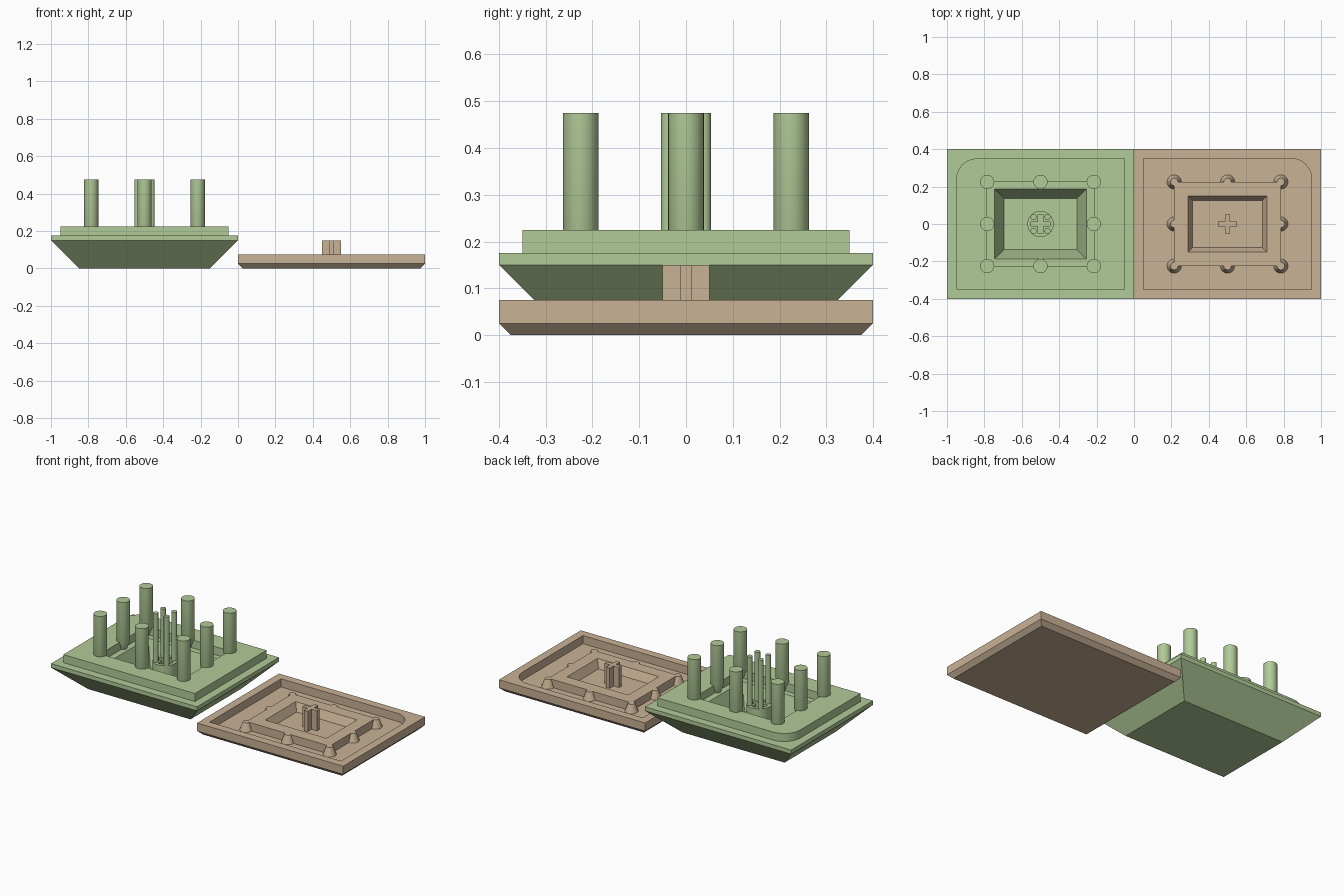
import bpy, bmesh, math
from mathutils import Vector

if "Cube" in bpy.data.objects:
    bpy.data.objects.remove(bpy.data.objects["Cube"])


def material(name, rgb):
    m = bpy.data.materials.new(name)
    m.diffuse_color = (*rgb, 1)
    m.use_nodes = True
    m.node_tree.nodes["Principled BSDF"].inputs["Base Color"].default_value = m.diffuse_color
    return m


GREEN = material("sage green", (0.445, 0.597, 0.314))
TAN = material("warm tan", (0.584, 0.445, 0.305))


def loft(name, loops, mat, smooth=False):
    """Skin a stack of equal-length loops and cap both ends."""
    bm = bmesh.new()
    rings = [[bm.verts.new(p) for p in loop] for loop in loops]
    n = len(rings[0])
    for a, b in zip(rings, rings[1:]):
        for i in range(n):
            j = (i + 1) % n
            bm.faces.new((a[i], a[j], b[j], b[i]))
    bm.faces.new(rings[0][::-1])
    bm.faces.new(rings[-1])
    bmesh.ops.remove_doubles(bm, verts=bm.verts, dist=1e-5)
    bmesh.ops.recalc_face_normals(bm, faces=bm.faces)
    me = bpy.data.meshes.new(name)
    bm.to_mesh(me)
    bm.free()
    me.materials.append(mat)
    ob = bpy.data.objects.new(name, me)
    bpy.context.collection.objects.link(ob)
    if smooth:
        bpy.ops.object.select_all(action='DESELECT')
        ob.select_set(True)
        bpy.context.view_layer.objects.active = ob
        bpy.ops.object.shade_smooth_by_angle(angle=math.radians(30))
    return ob


def rect(cx, hx, hy, z, r=0, side=1, seg=12):
    """Rectangle whose back corner on one side is rounded by r."""
    arc = []
    for i in range(seg + 1):
        a = math.pi / 2 * i / seg
        arc.append((hx - r + r * math.cos(a), hy - r + r * math.sin(a)))
    pts = arc + [(-hx, hy), (-hx, -hy), (hx, -hy)]
    return [Vector((cx + side * x, y, z)) for x, y in pts]


def circle(cx, cy, z, r, n=32):
    return [Vector((cx + r * math.cos(2 * math.pi * i / n),
                    cy + r * math.sin(2 * math.pi * i / n), z)) for i in range(n)]


def cross(cx, z, a=0.05, b=0.0125, sub=6):
    quarter = [(a, -b), (a, b), (b, b)]
    pts = []
    for k in range(4):
        c, s = round(math.cos(k * math.pi / 2)), round(math.sin(k * math.pi / 2))
        pts += [Vector((cx + x * c - y * s, x * s + y * c, z)) for x, y in quarter]
    return [p.lerp(pts[(i + 1) % 12], k / sub)
            for i, p in enumerate(pts) for k in range(sub)]


def spots(cx):
    """Eight places around the central rectangle."""
    return [(cx + 0.285 * i, 0.225 * j) for i in (-1, 0, 1) for j in (-1, 0, 1) if i or j]


# green half: flared tray, raised pad with one round corner, stepped pit
G = -0.5
loft("green_mould_body", [
    rect(G, 0.35, 0.25, 0, side=-1), rect(G, 0.5, 0.4, 0.15, side=-1),
    rect(G, 0.5, 0.4, 0.175, side=-1), rect(G, 0.45, 0.35, 0.175, 0.11, -1),
    rect(G, 0.45, 0.35, 0.225, 0.11, -1), rect(G, 0.285, 0.225, 0.225, side=-1),
    rect(G, 0.285, 0.225, 0.175, side=-1), rect(G, 0.247, 0.188, 0.175, side=-1),
    rect(G, 0.195, 0.137, 0.025, side=-1)], GREEN)

# pouring pillars with tapered feet
for i, (x, y) in enumerate(spots(G)):
    loft(f"pillar_{i + 1}", [circle(x, y, 0.175, 0.02), circle(x, y, 0.225, 0.038),
                             circle(x, y, 0.475, 0.038)], GREEN, True)

# central stem with a cross-shaped socket
socket = cross(G, 0.175)
ring = []
for p in socket:
    d = Vector((p.x - G, p.y, 0)).normalized() * 0.07
    ring.append(Vector((G + d.x, d.y, 0.175)))
loft("stem", [[Vector((p.x, p.y, 0.02)) for p in ring], ring, socket, cross(G, 0.06)],
     GREEN, True)

# four thin vent rods on the stem
for i in (-1, 1):
    for j in (-1, 1):
        x, y = G + 0.0375 * i, 0.0375 * j
        loft("vent_rod", [circle(x, y, 0.17, 0.016, 24), circle(x, y, 0.475, 0.016, 24)],
             GREEN, True)

# tan half: shallow tray with a raised block and sloped pit
T = 0.5
loft("tan_mould_body", [
    rect(T, 0.475, 0.375, 0), rect(T, 0.5, 0.4, 0.025), rect(T, 0.5, 0.4, 0.075),
    rect(T, 0.45, 0.35, 0.075, 0.11), rect(T, 0.45, 0.35, 0.025, 0.11),
    rect(T, 0.285, 0.225, 0.025), rect(T, 0.285, 0.225, 0.075),
    rect(T, 0.21, 0.149, 0.075), rect(T, 0.187, 0.126, 0.025)], TAN)

# cones around the block
for i, (x, y) in enumerate(spots(T)):
    loft(f"cone_{i + 1}", [circle(x, y, 0.025, 0.038), circle(x, y, 0.075, 0.02)], TAN, True)

# cross post
loft("cross_post", [cross(T, 0.02), cross(T, 0.15)], TAN)
